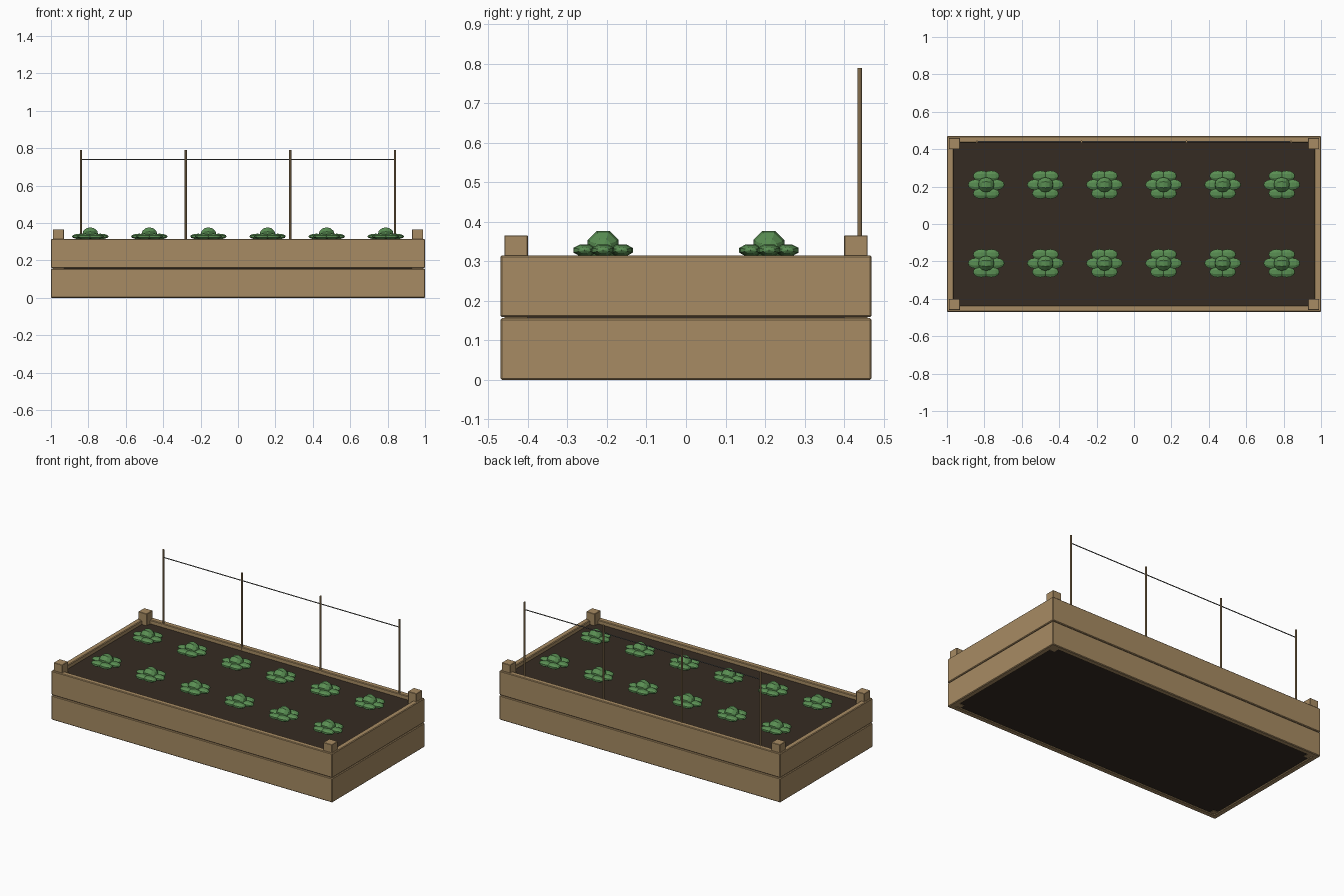
import bpy
import bmesh
from math import cos, sin, pi
from mathutils import Matrix

if "Cube" in bpy.data.objects:
    bpy.data.objects.remove(bpy.data.objects["Cube"], do_unlink=True)


def material(name, rgb):
    m = bpy.data.materials.new(name)
    m.use_nodes = True
    m.diffuse_color = (*rgb, 1)
    m.node_tree.nodes["Principled BSDF"].inputs["Base Color"].default_value = (*rgb, 1)
    return m


WOOD = material("timber", (0.39, 0.26, 0.125))
SOIL = material("dark soil", (0.036, 0.024, 0.016))
LEAF = material("leaf green", (0.10, 0.27, 0.085))
WIRE = material("grey wire", (0.16, 0.16, 0.15))


def finish(name, bm, mat, bevel=0):
    bmesh.ops.recalc_face_normals(bm, faces=bm.faces)
    mesh = bpy.data.meshes.new(name)
    bm.to_mesh(mesh)
    bm.free()
    mesh.materials.append(mat)
    obj = bpy.data.objects.new(name, mesh)
    bpy.context.collection.objects.link(obj)
    if bevel:
        mod = obj.modifiers.new("soft edges", "BEVEL")
        mod.width = bevel
        mod.segments = 1
    return obj


def box(name, x, y, z0, z1, sx, sy, mat, bevel=0):
    bm = bmesh.new()
    bmesh.ops.create_cube(bm, size=1, matrix=Matrix.Translation((x, y, (z0 + z1) / 2))
                          @ Matrix.Diagonal((sx, sy, z1 - z0, 1)))
    return finish(name, bm, mat, bevel)


def rod(name, centre, radius, length, sides, mat, axis="Z"):
    bm = bmesh.new()
    turn = Matrix.Rotation(pi / 2, 4, "Y") if axis == "X" else Matrix.Identity(4)
    bmesh.ops.create_cone(bm, cap_ends=True, segments=sides, radius1=radius, radius2=radius,
                          depth=length, matrix=Matrix.Translation(centre) @ turn)
    return finish(name, bm, mat)


def board_ring(name, z0, z1, hx, hy, thick):
    """One course of boards running round the bed."""
    bm = bmesh.new()
    loops = []
    for sx, sy in ((-1, -1), (1, -1), (1, 1), (-1, 1)):
        loops.append([bm.verts.new((sx * (hx - t), sy * (hy - t), z))
                      for t, z in ((0, z0), (0, z1), (thick, z1), (thick, z0))])
    for i in range(4):
        a, b = loops[i], loops[(i + 1) % 4]
        for j in range(4):
            k = (j + 1) % 4
            bm.faces.new((a[j], b[j], b[k], a[k]))
    return finish(name, bm, WOOD, 0.004)


def blob(bm, centre, size):
    """Low-poly spheroid with its flat facets facing up."""
    bmesh.ops.create_uvsphere(
        bm, u_segments=8, v_segments=6, radius=1,
        matrix=Matrix.Translation(centre) @ Matrix.Diagonal((*size, 1))
        @ Matrix.Rotation(pi / 2, 4, "Y") @ Matrix.Rotation(pi / 8, 4, "Z"))


# Timber walls, corner posts and soil
board_ring("lower_boards", 0, 0.156, 1, 0.47, 0.035)
board_ring("upper_boards", 0.159, 0.315, 1, 0.47, 0.035)
box("soil", 0, 0, 0.006, 0.29, 1.94, 0.88, SOIL)
for sx, side in ((-1, "right"), (1, "left")):
    for sy, end in ((-1, "front"), (1, "back")):
        box(f"{end}_{side}_post", sx * 0.96, sy * 0.43, 0.004, 0.366, 0.06, 0.06, WOOD, 0.002)

# Trellis stakes and wire along the back
for i in range(4):
    rod(f"stake_{i + 1}", (-0.84 + i * 0.56, 0.44, 0.54), 0.006, 0.5, 8, WOOD)
rod("trellis_wire", (0, 0.44, 0.74), 0.003, 1.68, 6, WIRE, "X")

# Two rows of leafy plants
for row, y in enumerate((-0.21, 0.21)):
    for i in range(6):
        x = -0.79 + i * 0.316
        bm = bmesh.new()
        for k in range(6):
            a = k * pi / 3
            blob(bm, (x + 0.054 * cos(a), y + 0.054 * sin(a), 0.328), (0.044, 0.031, 0.016))
        blob(bm, (x, y, 0.337), (0.043, 0.043, 0.043))
        finish(f"plant_{row + 1}_{i + 1}", bm, LEAF)
